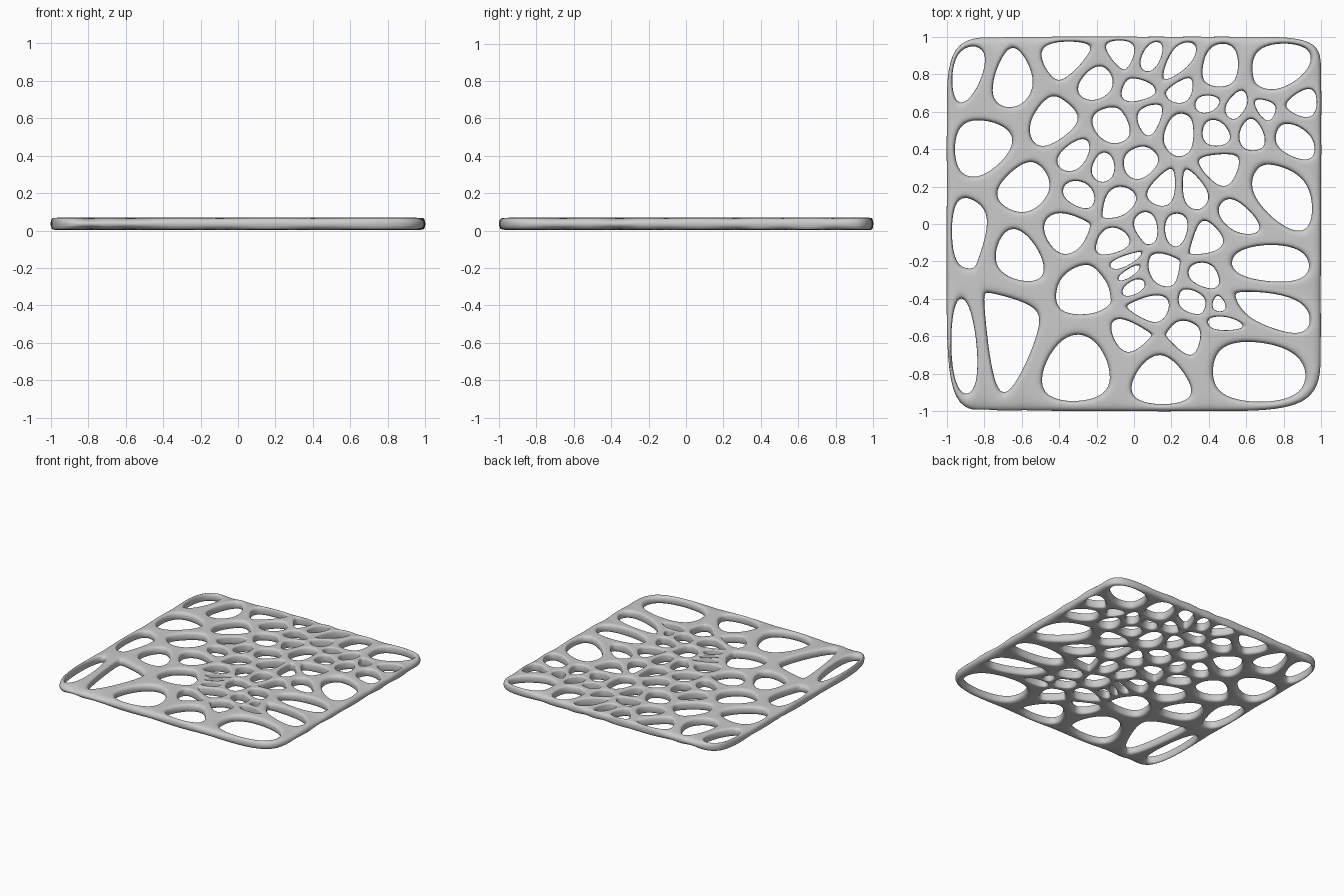
import bpy, bmesh
from mathutils import Vector

if "Cube" in bpy.data.objects:
    bpy.data.objects.remove(bpy.data.objects["Cube"])

HALF = 1.003       # half width of the sheet before smoothing
HOLE_SCALE = 0.77  # hole size relative to its cell
THICK = 0.068

# Centres of the openings, top row to bottom row
CENTRES = [Vector(p) for p in (
    (-.89, .81), (-.66, .755), (-.37, .895), (-.07, .915), (.09, .885), (.24, .87),
    (.46, .83), (.78, .835), (-.205, .76), (.02, .715), (.245, .715), (.395, .65),
    (.545, .63), (.71, .615), (.895, .645), (-.81, .42), (-.44, .54), (-.115, .525),
    (.08, .565), (.24, .48), (.435, .485), (.63, .475), (.855, .455), (-.325, .365),
    (-.165, .3), (.03, .325), (.47, .29), (.78, .155), (-.58, .195), (-.295, .155),
    (-.08, .12), (.155, .18), (.325, .17), (.55, .04), (-.895, -.055), (-.37, -.04),
    (-.11, -.095), (.065, -.015), (.225, -.025), (.395, -.075), (.705, -.215),
    (-.63, -.19), (-.27, -.365), (-.055, -.2), (-.025, -.26), (0, -.34), (.15, -.245),
    (.39, -.275), (.465, -.42), (.315, -.415), (.09, -.45), (.73, -.455), (.47, -.545),
    (.285, -.615), (-.04, -.605), (-.67, -.585), (-.91, -.64), (-.3, -.775),
    (.14, -.835), (.63, -.77))]


def clip(poly, n, d):
    """Keep the part of a convex polygon where p.n <= d."""
    out = []
    for i, b in enumerate(poly):
        a = poly[i - 1]
        da, db = a.dot(n) - d, b.dot(n) - d
        if (da <= 0) != (db <= 0):
            out.append(a.lerp(b, da / (da - db)))
        if db <= 0:
            out.append(b)
    return out


def cell(site, sites):
    """Voronoi cell of a site inside the square sheet."""
    poly = [Vector((x * HALF, y * HALF)) for x, y in ((-1, -1), (1, -1), (1, 1), (-1, 1))]
    others = sorted((((o - site).length, i) for i, o in enumerate(sites) if o is not site))
    for dist, i in others:
        if not poly or dist > 2 * max((p - site).length for p in poly):
            break
        n = sites[i] - site
        poly = clip(poly, n, n.dot((sites[i] + site) / 2))
    return poly


def centroid(poly):
    total, c = 0.0, Vector((0, 0))
    o = poly[0]
    for a, b in zip(poly[1:], poly[2:]):
        area = (a - o).cross(b - o)
        total += area
        c += (o + a + b) * (area / 3)
    return c / total if total > 1e-9 else o.copy()


# Shift the sites until every cell is centred on its opening
sites = [c.copy() for c in CENTRES]
best, best_err = None, 1e9
for step in range(70):
    cells = [cell(s, sites) for s in sites]
    if all(len(c) > 2 for c in cells):
        moves = [t - centroid(c) for t, c in zip(CENTRES, cells)]
        err = sum(m.length_squared for m in moves)
        if err < best_err:
            best, best_err = cells, err
        sites = [s + m * 0.5 for s, m in zip(sites, moves)]
    else:
        sites = [s.lerp(t, 0.5) for s, t in zip(sites, CENTRES)]

# Flat net of cells, tiny edges merged
bm = bmesh.new()
for poly in best:
    bm.faces.new([bm.verts.new((p.x, p.y, 0)) for p in poly])
bmesh.ops.remove_doubles(bm, verts=bm.verts[:], dist=0.008)

# Replace each cell by a ring of quads around an opening
for f in bm.faces[:]:
    outer = f.verts[:]
    c = centroid([v.co.xy for v in outer]).to_3d()
    inner = [bm.verts.new(c.lerp(v.co, HOLE_SCALE)) for v in outer]
    bm.faces.remove(f)
    for i in range(len(outer)):
        q = bm.faces.new((outer[i - 1], outer[i], inner[i], inner[i - 1]))
        q.smooth = True

mesh = bpy.data.meshes.new("perforated_panel")
bm.to_mesh(mesh)
bm.free()
panel = bpy.data.objects.new("perforated_panel", mesh)
bpy.context.collection.objects.link(panel)
panel.location.z = THICK + 0.002

# Thickness, then rounding of struts, holes and corners
solid = panel.modifiers.new("thickness", 'SOLIDIFY')
solid.thickness = THICK
solid.offset = -1
sub = panel.modifiers.new("rounding", 'SUBSURF')
sub.levels = sub.render_levels = 3
